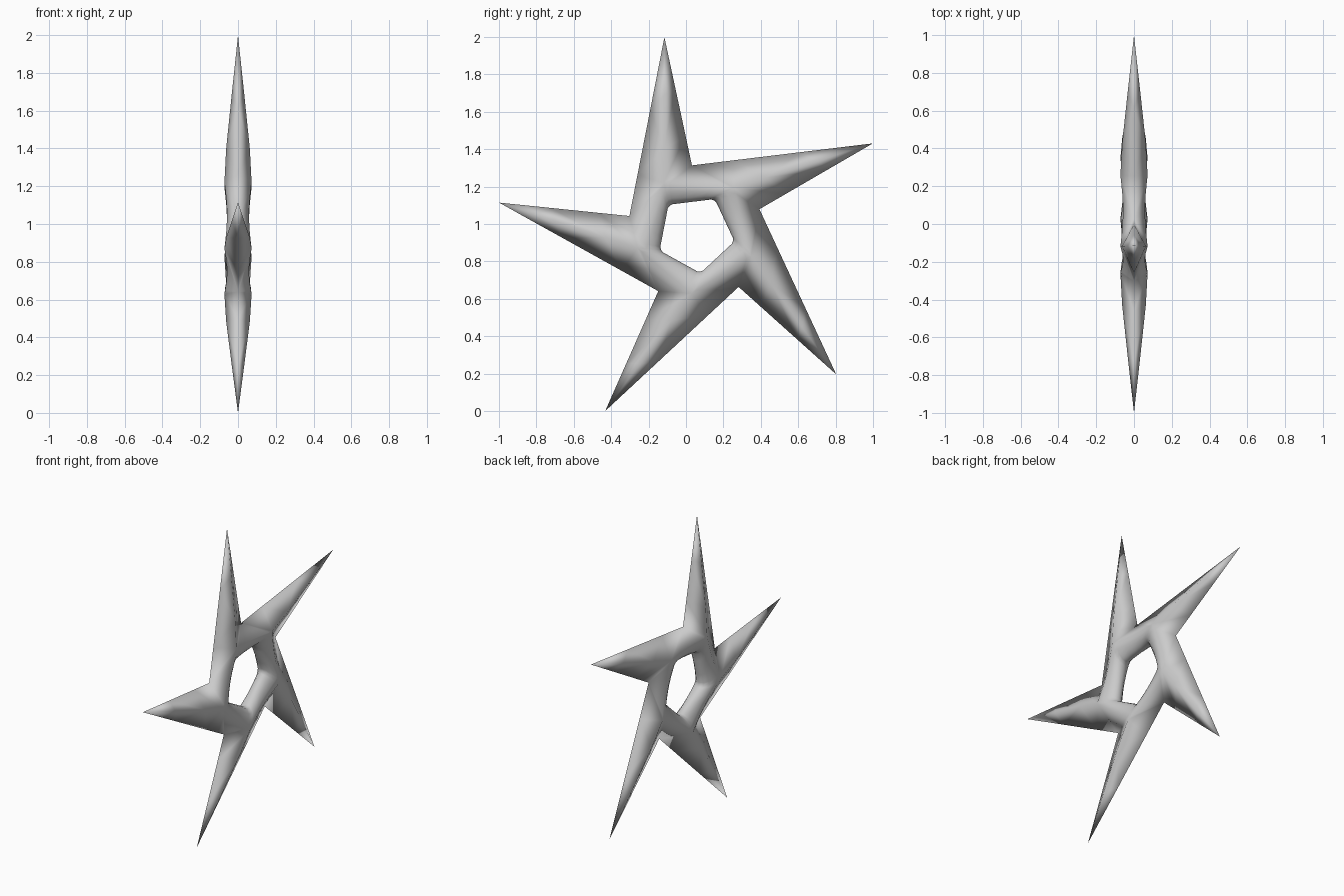
import bpy, bmesh, math
from mathutils import Vector

if "Cube" in bpy.data.objects:
    bpy.data.objects.remove(bpy.data.objects["Cube"], do_unlink=True)

CENTRE = Vector((0, 0.051, 0.948))
THICK = 0.072


def polar(degrees, radius, x=0):
    a = math.radians(degrees)
    return CENTRE + Vector((x, radius * math.cos(a), radius * math.sin(a)))


def strip(bm, pairs, rows):
    """Skin a sheet from ridge points to rim points on both sides.
    One row gives a flat bevel, more rows a rounded quarter tube."""
    for side in (1, -1):
        grid = []
        for ridge, rim in pairs:
            column = []
            for i in range(rows + 1):
                a = i / rows * math.pi / 2
                p = ridge.lerp(rim, math.sin(a))
                p.x = side * ridge.x * math.cos(a)
                column.append(bm.verts.new(p))
            grid.append(column)
        for a, b in zip(grid, grid[1:]):
            for i in range(rows):
                bm.faces.new((a[i], a[i + 1], b[i + 1], b[i]))


bm = bmesh.new()
for k in range(5):
    turn = 72 * k
    tip = polar(27 + turn, 1.064)
    notch_a, notch_b = polar(21 + turn, 0.366), polar(93 + turn, 0.366)
    crest, next_crest = polar(50 + turn, 0.32), polar(122 + turn, 0.32)
    hole_a, hole_b = polar(61 + turn, 0.212), polar(133 + turn, 0.212)

    # Two flanks of the pointed blade, slightly swollen near the root
    for notch in (notch_a, notch_b):
        pairs = []
        for s, height in ((0, 1), (0.23, 0.87), (0.6, 0.46), (1, 0)):
            ridge = crest.lerp(tip, s)
            ridge.x = THICK * height
            pairs.append((ridge, notch.lerp(tip, s)))
        strip(bm, pairs, 1)

    # Ring bar joining this blade to the next, with a softened hole corner
    outer, inner = [], []
    for s in (0, 0.08, 0.3, 0.5, 0.7, 0.92, 1):
        ridge = crest.lerp(next_crest, s)
        ridge.x = THICK - 0.014 * math.sin(math.pi * s)
        rim = hole_a.lerp(hole_b, s)
        if s in (0, 1):
            rim = rim.lerp(CENTRE, 0.04)
        outer.append((ridge, notch_b))
        inner.append((ridge, rim))
    strip(bm, outer, 1)
    strip(bm, inner, 4)

# Weld the sheets into one closed body
bmesh.ops.remove_doubles(bm, verts=bm.verts, dist=0.0005)
bmesh.ops.recalc_face_normals(bm, faces=bm.faces)
for face in bm.faces:
    face.smooth = True
mesh = bpy.data.meshes.new("five_point_star")
bm.to_mesh(mesh)
bm.free()
star = bpy.data.objects.new("five_point_star", mesh)
bpy.context.collection.objects.link(star)

# Plain grey finish
grey = bpy.data.materials.new("light_grey")
grey.use_nodes = True
colour = (0.6, 0.6, 0.6, 1)
grey.diffuse_color = colour
grey.node_tree.nodes["Principled BSDF"].inputs["Base Color"].default_value = colour
mesh.materials.append(grey)
